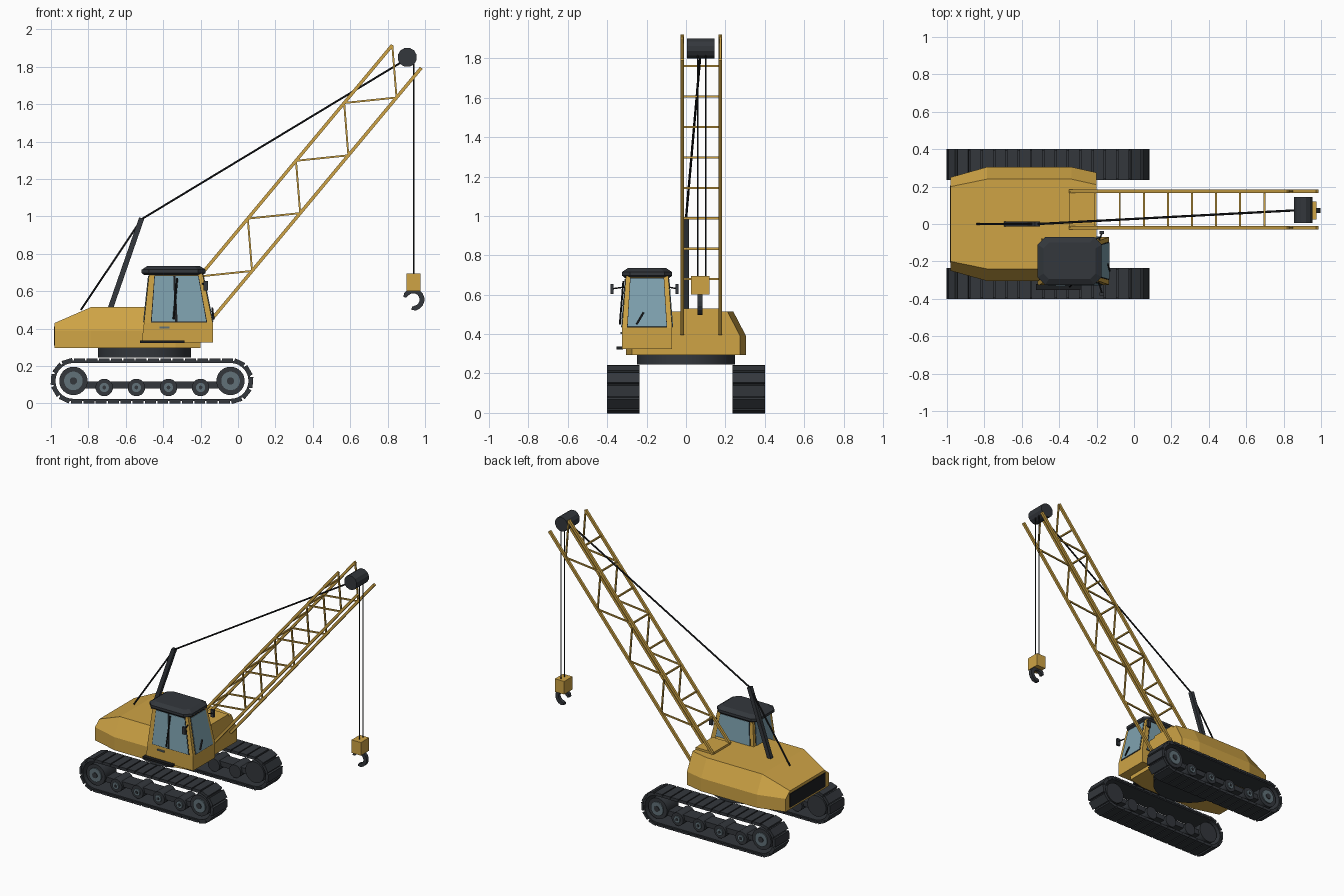
import bpy, bmesh, math
from mathutils import Vector, Matrix

cube = bpy.data.objects.get("Cube")
if cube:
    bpy.data.objects.remove(cube, do_unlink=True)


def material(name, r, g, b):
    m = bpy.data.materials.new(name)
    m.use_nodes = True
    m.diffuse_color = (r, g, b, 1)
    m.node_tree.nodes["Principled BSDF"].inputs["Base Color"].default_value = (r, g, b, 1)
    return m


YELLOW = material("yellow paint", 0.62, 0.37, 0.06)
DARK = material("dark steel", 0.033, 0.038, 0.045)
BLACK = material("black", 0.012, 0.013, 0.015)
GLASS = material("glass", 0.21, 0.36, 0.43)
GREY = material("hub grey", 0.12, 0.165, 0.19)


def finish(name, bm, mat, smooth=False):
    bmesh.ops.recalc_face_normals(bm, faces=bm.faces)
    me = bpy.data.meshes.new(name)
    bm.to_mesh(me)
    bm.free()
    me.materials.append(mat)
    ob = bpy.data.objects.new(name, me)
    bpy.context.collection.objects.link(ob)
    if smooth:
        bpy.ops.object.select_all(action='DESELECT')
        ob.select_set(True)
        bpy.context.view_layer.objects.active = ob
        bpy.ops.object.shade_smooth_by_angle(angle=math.radians(35))
    return ob


def box(name, lo, hi, mat):
    lo, hi = Vector(lo), Vector(hi)
    bm = bmesh.new()
    mx = Matrix.Translation((lo + hi) / 2) @ Matrix.Diagonal((*(hi - lo), 1))
    bmesh.ops.create_cube(bm, size=1, matrix=mx)
    return finish(name, bm, mat)


def rods(name, segments, r, mat, sides=4):
    """Straight bars between pairs of points, joined in one object."""
    bm = bmesh.new()
    for p, q in segments:
        p, q = Vector(p), Vector(q)
        d = q - p
        mx = (Matrix.Translation((p + q) / 2) @ d.to_track_quat('Z', 'Y').to_matrix().to_4x4()
              @ Matrix.Rotation(math.pi / sides, 4, 'Z'))
        bmesh.ops.create_cone(bm, cap_ends=True, segments=sides, radius1=r, radius2=r,
                              depth=d.length, matrix=mx)
    return finish(name, bm, mat, smooth=sides > 12)


def loft(name, rings, mat):
    """Skin through rings of points, capped at both ends."""
    bm = bmesh.new()
    loops = [[bm.verts.new(p) for p in ring] for ring in rings]
    n = len(loops[0])
    for a, b in zip(loops, loops[1:]):
        for i in range(n):
            j = (i + 1) % n
            bm.faces.new((a[i], a[j], b[j], b[i]))
    bm.faces.new(loops[0])
    bm.faces.new(loops[-1])
    return finish(name, bm, mat)


def rect(x0, x1, y0, y1, z, c=0):
    if not c:
        return [Vector(p) for p in ((x0, y0, z), (x1, y0, z), (x1, y1, z), (x0, y1, z))]
    return [Vector((x, y, z)) for x, y in (
        (x0 + c, y0), (x1 - c, y0), (x1, y0 + c), (x1, y1 - c),
        (x1 - c, y1), (x0 + c, y1), (x0, y1 - c), (x0, y0 + c))]


def panel(name, quad, u0, u1, v0, v1, mat, lift):
    """Thin plate on a quad face; corners run counter-clockwise from bottom left."""
    a, b, c, d = quad
    n = (b - a).cross(d - a).normalized()
    pts = [a.lerp(b, u).lerp(d.lerp(c, u), v) for u, v in ((u0, v0), (u1, v0), (u1, v1), (u0, v1))]
    return loft(name, [[p - n * 0.002 for p in pts], [p + n * lift for p in pts]], mat)


# Crawler tracks
REAR, FRONT, AXLE = -0.88, -0.04, 0.12
RUN = FRONT - REAR


def track_point(t, r):
    """Point and heading on the track loop, t from 0 to 1."""
    arc = math.pi * 0.11
    s = t * 2 * (RUN + arc)
    if s < RUN:
        return REAR + s, AXLE + r, 0
    if s < RUN + arc:
        a = (s - RUN) / 0.11
        return FRONT + r * math.sin(a), AXLE + r * math.cos(a), a
    if s < 2 * RUN + arc:
        return FRONT - (s - RUN - arc), AXLE - r, math.pi
    a = math.pi + (s - 2 * RUN - arc) / 0.11
    return REAR + r * math.sin(a), AXLE + r * math.cos(a), a


for side, tag in ((1, "back"), (-1, "front")):
    mid = side * 0.3175
    pads = bmesh.new()
    count = 36
    for i in range(count):
        x, z, a = track_point((i + 0.5) / count, 0.112)
        mx = (Matrix.Translation((x, mid, z)) @ Matrix.Rotation(a, 4, 'Y')
              @ Matrix.Diagonal((0.058, 0.165, 0.016, 1)))
        bmesh.ops.create_cube(pads, size=1, matrix=mx)
    finish(f"{tag}_track_pads", pads, DARK)

    belt = bmesh.new()
    steps = 96
    corners = ((0.096, -0.078), (0.108, -0.078), (0.108, 0.078), (0.096, 0.078))
    loops = []
    for i in range(steps):
        ring = [(track_point(i / steps, r), w) for r, w in corners]
        loops.append([belt.verts.new((p[0], mid + w, p[1])) for p, w in ring])
    for i in range(steps):
        a, b = loops[i], loops[(i + 1) % steps]
        for k in range(4):
            m = (k + 1) % 4
            belt.faces.new((a[k], a[m], b[m], b[k]))
    finish(f"{tag}_track_belt", belt, DARK)

    # Wheels with grey hubs on the outer face
    y_in, y_out = side * 0.25, side * 0.385
    ends = [(REAR, AXLE), (FRONT, AXLE)]
    rollers = [(-0.715 + 0.1717 * i, 0.085) for i in range(4)]
    for label, spots, r, hub, sides in (("end_wheels", ends, 0.076, 0.05, 20),
                                        ("rollers", rollers, 0.047, 0.025, 16)):
        def across(y0, y1):
            return [((x, y0, z), (x, y1, z)) for x, z in spots]
        rods(f"{tag}_{label}", across(y_in, y_out), r, DARK, sides)
        rods(f"{tag}_{label}_hubs", across(y_out, y_out + side * 0.008), hub, GREY, sides)
        rods(f"{tag}_{label}_caps", across(y_out, y_out + side * 0.013), hub * 0.4, DARK, 12)
    box(f"{tag}_track_frame", (REAR, mid - 0.05, 0.08), (FRONT, mid + 0.05, 0.118), DARK)

# Turntable and body
rods("turntable", [((-0.5, 0, 0.245), (-0.5, 0, 0.3))], 0.25, DARK, 32)


def section(x, low, top, z):
    half = [(low, 0.295), (low, 0.39), (top, z)]
    return [(x, w, h) for w, h in half] + [(x, -w, h) for w, h in reversed(half)]


loft("body", [section(-0.98, 0.25, 0.2, 0.43), section(-0.785, 0.305, 0.24, 0.515),
              section(-0.335, 0.305, 0.24, 0.515), section(-0.2, 0.275, 0.21, 0.515)], YELLOW)
box("rear_grille", (-0.985, -0.205, 0.31), (-0.975, 0.205, 0.41), BLACK)
box("boom_foot", (-0.345, -0.02, 0.5), (-0.2, 0.175, 0.53), YELLOW)

# Cab
base = rect(-0.515, -0.135, -0.325, -0.07, 0.325)
sill = rect(-0.503, -0.135, -0.325, -0.07, 0.43)
head = rect(-0.475, -0.19, -0.305, -0.09, 0.695)
loft("cab", [base, sill, head], YELLOW)
loft("cab_roof", [rect(-0.5, -0.19, -0.31, -0.085, 0.685, 0.03),
                  rect(-0.515, -0.173, -0.325, -0.07, 0.697, 0.04),
                  rect(-0.515, -0.173, -0.325, -0.07, 0.715, 0.04),
                  rect(-0.485, -0.205, -0.295, -0.1, 0.735, 0.03)], DARK)
for i, (label, u0, u1) in enumerate((("side", 0.1, 0.92), ("front", 0.1, 0.9),
                                     ("inner", 0.1, 0.92), ("rear", 0.1, 0.9))):
    j = (i + 1) % 4
    quad = (sill[i], sill[j], head[j], head[i])
    panel(f"{label}_window_frame", quad, u0, u1, 0.01, 0.96, BLACK, 0.002)
    panes = ((u0 + 0.012, 0.45), (0.49, u1 - 0.012)) if label == "side" else ((u0 + 0.012, u1 - 0.012),)
    for a, b in panes:
        panel(f"{label}_window_glass", quad, a, b, 0.025, 0.945, GLASS, 0.005)
box("cab_step", (-0.525, -0.352, 0.322), (-0.285, -0.32, 0.337), BLACK)
box("door_handle", (-0.42, -0.333, 0.4), (-0.365, -0.32, 0.41), GREY)
rods("door_rail", [((-0.345, -0.336, 0.45), (-0.325, -0.318, 0.67))], 0.005, BLACK, 6)
rods("wiper", [((-0.13, -0.25, 0.45), (-0.138, -0.215, 0.51))], 0.006, BLACK)
for label, y0, y1 in (("outer", -0.305, -0.375), ("inner", -0.095, -0.045)):
    rods(f"{label}_mirror_arm", [((-0.19, y0, 0.64), (-0.17, y1, 0.63))], 0.004, BLACK, 6)
    box(f"{label}_mirror", (-0.185, y1 - 0.008, 0.603), (-0.16, y1 + 0.008, 0.655), DARK)

# Lattice boom
LEFT, RIGHT = 0.175, -0.02
SLOPE = 1.2


def upper(x, y):
    return Vector((x, y, 0.925 + SLOPE * x))


def lower(x, y):
    return Vector((x, y, 0.618 + SLOPE * x))


chords, braces = [], []
for y in (LEFT, RIGHT):
    chords += [(upper(-0.34, y), upper(0.825, y)), (lower(-0.18, y), lower(0.98, y))]
    for i in range(4):
        x = -0.205 + i * 0.2575
        joint = lower(x + 0.28, y)
        braces += [(upper(x, y), joint), (joint, upper(x + 0.2575, y))]
rungs = [(upper(-0.205 + i * 0.1288, LEFT), upper(-0.205 + i * 0.1288, RIGHT)) for i in range(8)]
rods("boom_chords", chords, 0.0125, YELLOW)
rods("boom_braces", braces, 0.007, YELLOW)
rods("boom_rungs", rungs, 0.0075, YELLOW)

# Mast, head drum and ropes
rods("mast", [((-0.685, 0, 0.5), (-0.515, 0, 0.99))], 0.02, DARK)
rods("head_drum", [((0.905, 0.005, 1.85), (0.905, 0.145, 1.85))], 0.052, DARK, 12)
rods("stay_ropes", [((-0.84, 0, 0.5), (-0.515, 0, 0.985)),
                    ((-0.515, 0, 0.985), (0.9, 0.075, 1.84))], 0.006, BLACK, 6)
rods("hoist_ropes", [((0.94, y, 0.69), (0.94, y, 1.83)) for y in (0.06, 0.1)], 0.0035, BLACK, 6)

# Hook block and hook
box("hook_block", (0.9, 0.025, 0.6), (0.975, 0.12, 0.695), YELLOW)
hook = []
for i in range(13):
    a = math.radians(165 - i * 265 / 12)
    c = Vector((0.937 + 0.047 * math.cos(a), 0.072, 0.555 + 0.047 * math.sin(a)))
    out = Vector((math.cos(a), 0, math.sin(a)))
    w = Vector((0, 0.013, 0))
    t = out * (0.008 if i in (0, 12) else 0.013)
    hook.append([c - t - w, c + t - w, c + t + w, c - t + w])
loft("hook", hook, DARK)
